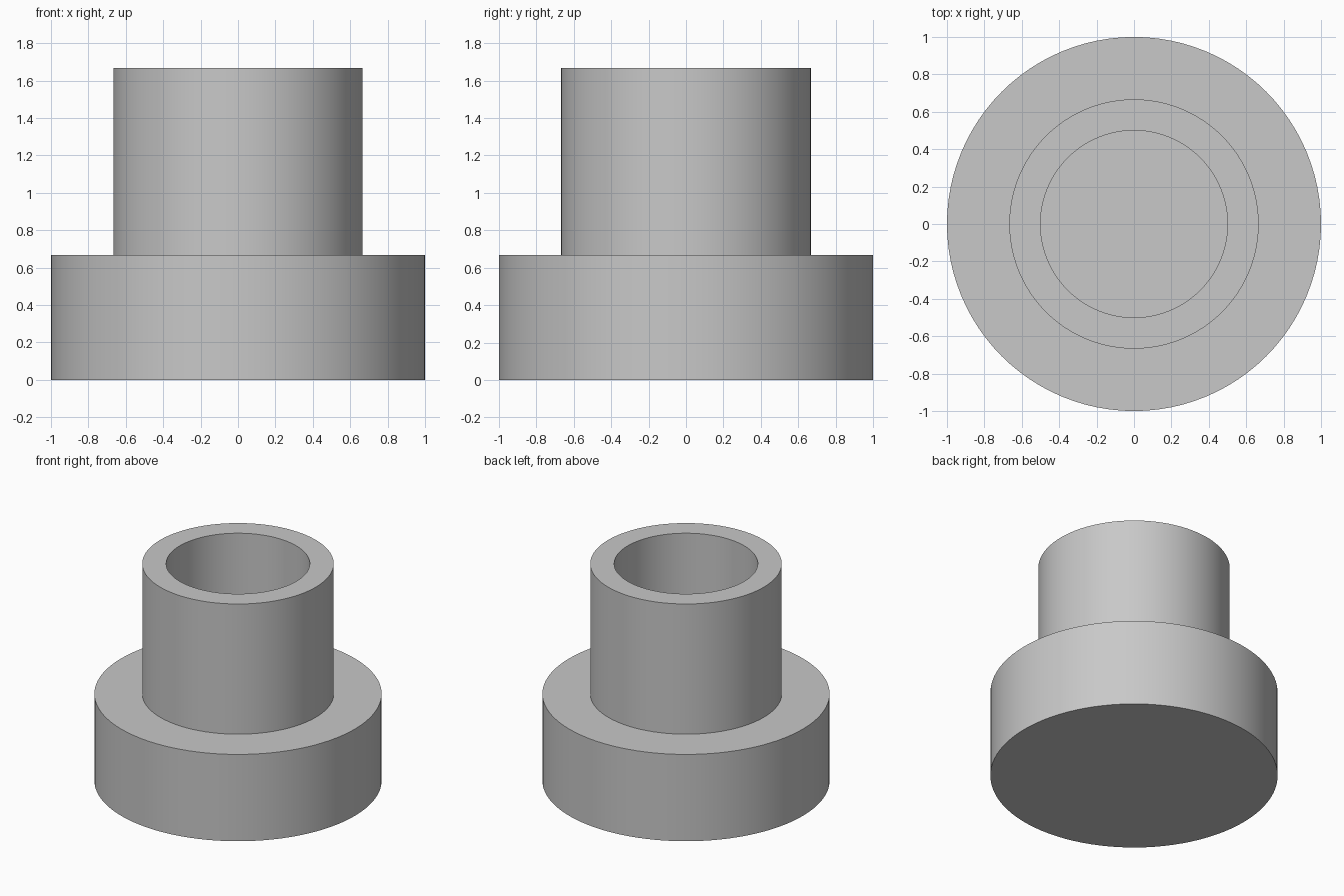
import bpy
import bmesh
import math

default_cube = bpy.data.objects.get("Cube")
if default_cube:
    bpy.data.objects.remove(default_cube, do_unlink=True)

SEGMENTS = 96

# Single plain grey
grey = bpy.data.materials.new("plain grey")
grey.use_nodes = True
colour = (0.58, 0.58, 0.58, 1)
grey.diffuse_color = colour
grey.node_tree.nodes["Principled BSDF"].inputs["Base Color"].default_value = colour


def turned_part(name, profile):
    """Revolve a (radius, height) profile about z; zero radius closes the end."""
    bm = bmesh.new()
    rings = []
    for radius, z in profile:
        if radius == 0:
            rings.append(None)
            continue
        angles = [math.tau * i / SEGMENTS for i in range(SEGMENTS)]
        rings.append([bm.verts.new((radius * math.cos(a), radius * math.sin(a), z))
                      for a in angles])
    for lower, upper in zip(rings, rings[1:]):
        if lower is None:
            bm.faces.new(upper)
        elif upper is None:
            bm.faces.new(lower)
        else:
            for i in range(SEGMENTS):
                j = (i + 1) % SEGMENTS
                bm.faces.new((lower[i], lower[j], upper[j], upper[i]))
    bmesh.ops.recalc_face_normals(bm, faces=bm.faces)
    mesh = bpy.data.meshes.new(name)
    bm.to_mesh(mesh)
    bm.free()
    mesh.materials.append(grey)
    obj = bpy.data.objects.new(name, mesh)
    bpy.context.collection.objects.link(obj)
    bpy.ops.object.select_all(action="DESELECT")
    obj.select_set(True)
    bpy.context.view_layer.objects.active = obj
    bpy.ops.object.shade_smooth_by_angle(angle=math.radians(30))
    return obj


# Wide solid flange with a blind-bored collar rising from it, as one turned body
FLANGE_TOP = 2 / 3
COLLAR_TOP = 5 / 3
turned_part("flanged_bushing", [
    (0, 0), (1, 0), (1, FLANGE_TOP),
    (2 / 3, FLANGE_TOP), (2 / 3, COLLAR_TOP),
    (0.5, COLLAR_TOP), (0.5, FLANGE_TOP), (0, FLANGE_TOP),
])
